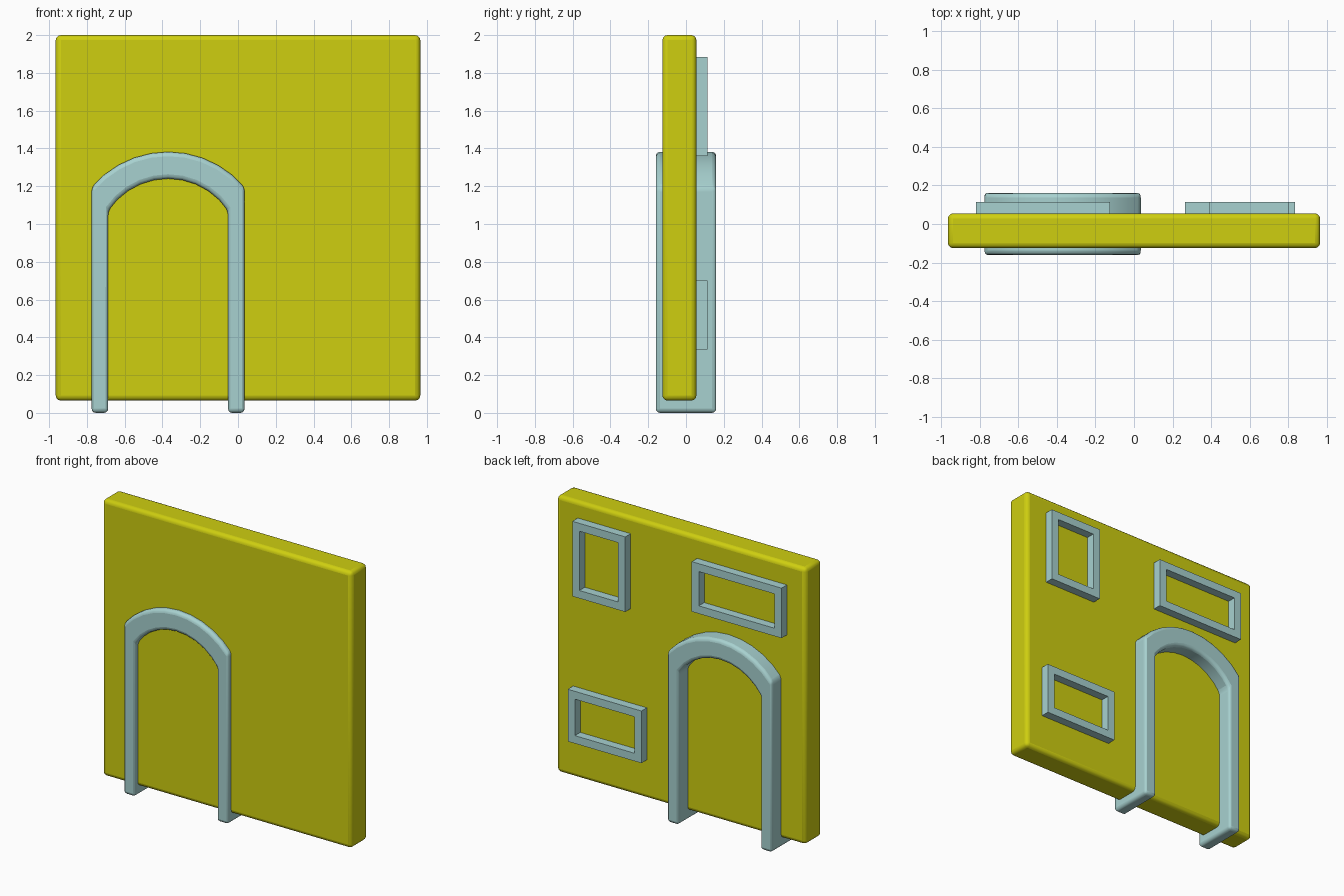
import bpy
import bmesh
import math

cube = bpy.data.objects.get("Cube")
if cube:
    bpy.data.objects.remove(cube, do_unlink=True)


def make_material(name, rgb):
    mat = bpy.data.materials.new(name)
    mat.use_nodes = True
    color = (*rgb, 1.0)
    mat.diffuse_color = color
    mat.node_tree.nodes["Principled BSDF"].inputs["Base Color"].default_value = color
    return mat


yellow = make_material("mustard yellow", (0.62, 0.62, 0.005))
teal = make_material("pale teal", (0.39, 0.64, 0.63))


def finish(name, bm, mat, bevel=0.0):
    """Turn a bmesh into an object, optionally with rounded edges."""
    bmesh.ops.recalc_face_normals(bm, faces=bm.faces)
    mesh = bpy.data.meshes.new(name)
    bm.to_mesh(mesh)
    bm.free()
    mesh.materials.append(mat)
    obj = bpy.data.objects.new(name, mesh)
    bpy.context.collection.objects.link(obj)
    if bevel:
        mod = obj.modifiers.new("rounded edges", "BEVEL")
        mod.width = bevel
        mod.segments = 3
        mod.limit_method = "ANGLE"
        mod.angle_limit = math.radians(35)
    bpy.ops.object.select_all(action="DESELECT")
    obj.select_set(True)
    bpy.context.view_layer.objects.active = obj
    bpy.ops.object.shade_smooth_by_angle(angle=math.radians(35))
    return obj


def strip(name, outer, inner, y0, y1, mat, closed=False, bevel=0.0):
    """Solid band between two matching xz outlines, from y0 to y1."""
    bm = bmesh.new()
    rings = [[bm.verts.new((o[0], y0, o[1])), bm.verts.new((o[0], y1, o[1])),
              bm.verts.new((i[0], y1, i[1])), bm.verts.new((i[0], y0, i[1]))]
             for o, i in zip(outer, inner)]
    pairs = list(zip(rings, rings[1:]))
    if closed:
        pairs.append((rings[-1], rings[0]))
    else:
        bm.faces.new(rings[0])
        bm.faces.new(rings[-1])
    for a, b in pairs:
        for k in range(4):
            n = (k + 1) % 4
            bm.faces.new((a[k], a[n], b[n], b[k]))
    return finish(name, bm, mat, bevel)


def arch_outline(cx, half, spring, apex, steps=10):
    """Straight legs joined by a shallow circular arc."""
    rise = apex - spring
    radius = (half ** 2 + rise ** 2) / (2 * rise)
    sweep = math.asin(half / radius)
    points = [(cx - half, 0.0)]
    for k in range(steps + 1):
        a = sweep * (2 * k / steps - 1)
        points.append((cx + radius * math.sin(a), apex - radius * (1 - math.cos(a))))
    return points + [(cx + half, 0.0)]


def rectangle(x0, x1, z0, z1):
    return [(x0, z0), (x1, z0), (x1, z1), (x0, z1)]


# Wall slab
BACK = 0.055
bm = bmesh.new()
bmesh.ops.create_cube(bm, size=1.0)
bmesh.ops.scale(bm, vec=(1.93, 0.18, 1.935), verts=bm.verts)
bmesh.ops.translate(bm, vec=(0, BACK - 0.09, 1.0325), verts=bm.verts)
finish("wall", bm, yellow, 0.027)

# Door arch passing through the wall
strip("door_arch", arch_outline(-0.37, 0.405, 1.195, 1.382),
      arch_outline(-0.37, 0.317, 1.07, 1.24), -0.16, 0.16, teal, bevel=0.022)

# Window frames on the back
BORDER = 0.055
frames = {
    "tall_window_frame": (0.39, 0.80, 1.36, 1.885),
    "wide_window_frame": (-0.82, -0.125, 1.50, 1.85),
    "low_window_frame": (0.265, 0.835, 0.335, 0.70),
}
for name, (x0, x1, z0, z1) in frames.items():
    strip(name, rectangle(x0, x1, z0, z1),
          rectangle(x0 + BORDER, x1 - BORDER, z0 + BORDER, z1 - BORDER),
          BACK - 0.02, 0.115, teal, closed=True)
